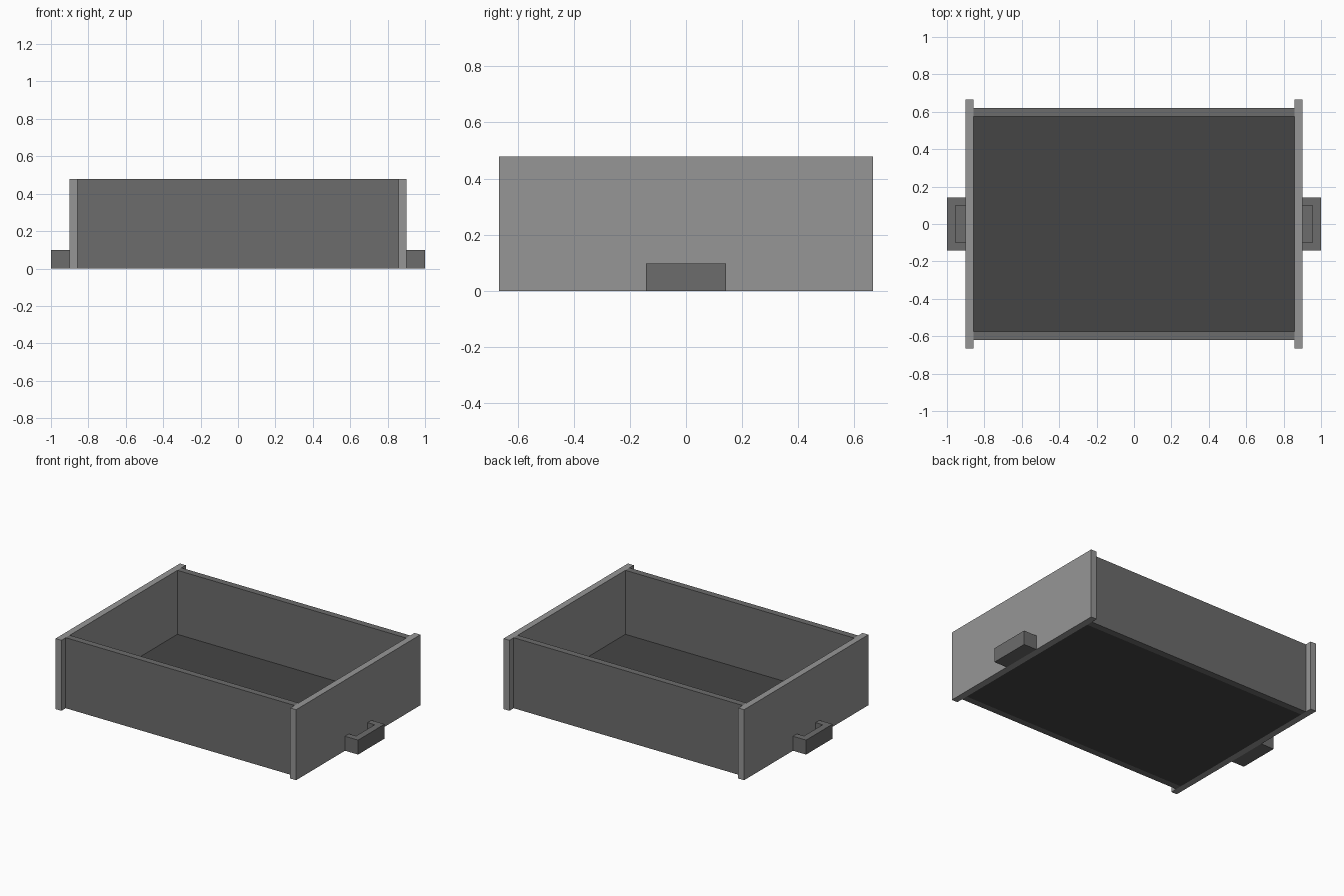
import bpy

cube = bpy.data.objects.get("Cube")
if cube:
    bpy.data.objects.remove(cube, do_unlink=True)


def material(name, value):
    m = bpy.data.materials.new(name)
    m.use_nodes = True
    colour = (value, value, value, 1.0)
    m.diffuse_color = colour
    m.node_tree.nodes["Principled BSDF"].inputs["Base Color"].default_value = colour
    return m


LIGHT = material("light grey", 0.305)
MID = material("mid grey", 0.15)
DARK = material("dark grey", 0.06)


def extrude_up(name, outline, z0, z1, mat):
    """Prism from a counter-clockwise xy outline."""
    n = len(outline)
    verts = [(x, y, z) for z in (z0, z1) for x, y in outline]
    faces = [tuple(reversed(range(n))), tuple(range(n, 2 * n))]
    faces += [(i, (i + 1) % n, (i + 1) % n + n, i + n) for i in range(n)]
    mesh = bpy.data.meshes.new(name)
    mesh.from_pydata(verts, [], faces)
    mesh.materials.append(mat)
    ob = bpy.data.objects.new(name, mesh)
    bpy.context.collection.objects.link(ob)
    return ob


def box(name, x0, x1, y0, y1, z0, z1, mat):
    return extrude_up(name, [(x0, y0), (x1, y0), (x1, y1), (x0, y1)], z0, z1, mat)


HEIGHT = 0.478
BOARD = 0.044      # board thickness
IN_X = 0.858       # inner face of the end panels
OUT_X = 0.902      # outer face of the end panels
IN_Y = 0.576       # inner face of the long walls
OUT_Y = 0.62
END_Y = 0.666      # end panels overhang the walls

# Floor board and the two long walls
box("floor", -IN_X, IN_X, -IN_Y, IN_Y, 0, BOARD, DARK)
box("front_wall", -IN_X, IN_X, -OUT_Y, -IN_Y, 0, HEIGHT, MID)
box("back_wall", -IN_X, IN_X, IN_Y, OUT_Y, 0, HEIGHT, MID)

# End panels, each with a cupped handle
for side, s in (("left", 1), ("right", -1)):
    xa, xb = sorted((s * IN_X, s * OUT_X))
    box(side + "_end_panel", xa, xb, -END_Y, END_Y, 0, HEIGHT, LIGHT)

    # Handle base, then the U-shaped rim around its pocket
    xa, xb = sorted((s * OUT_X, s * 1.0))
    box(side + "_handle_base", xa, xb, -0.142, 0.142, 0, BOARD, MID)
    rim = [(OUT_X, -0.142), (1.0, -0.142), (1.0, 0.142), (OUT_X, 0.142),
           (OUT_X, 0.1), (0.955, 0.1), (0.955, -0.1), (OUT_X, -0.1)]
    if s < 0:
        rim = [(-x, y) for x, y in reversed(rim)]
    extrude_up(side + "_handle_rim", rim, BOARD, 0.098, MID)
